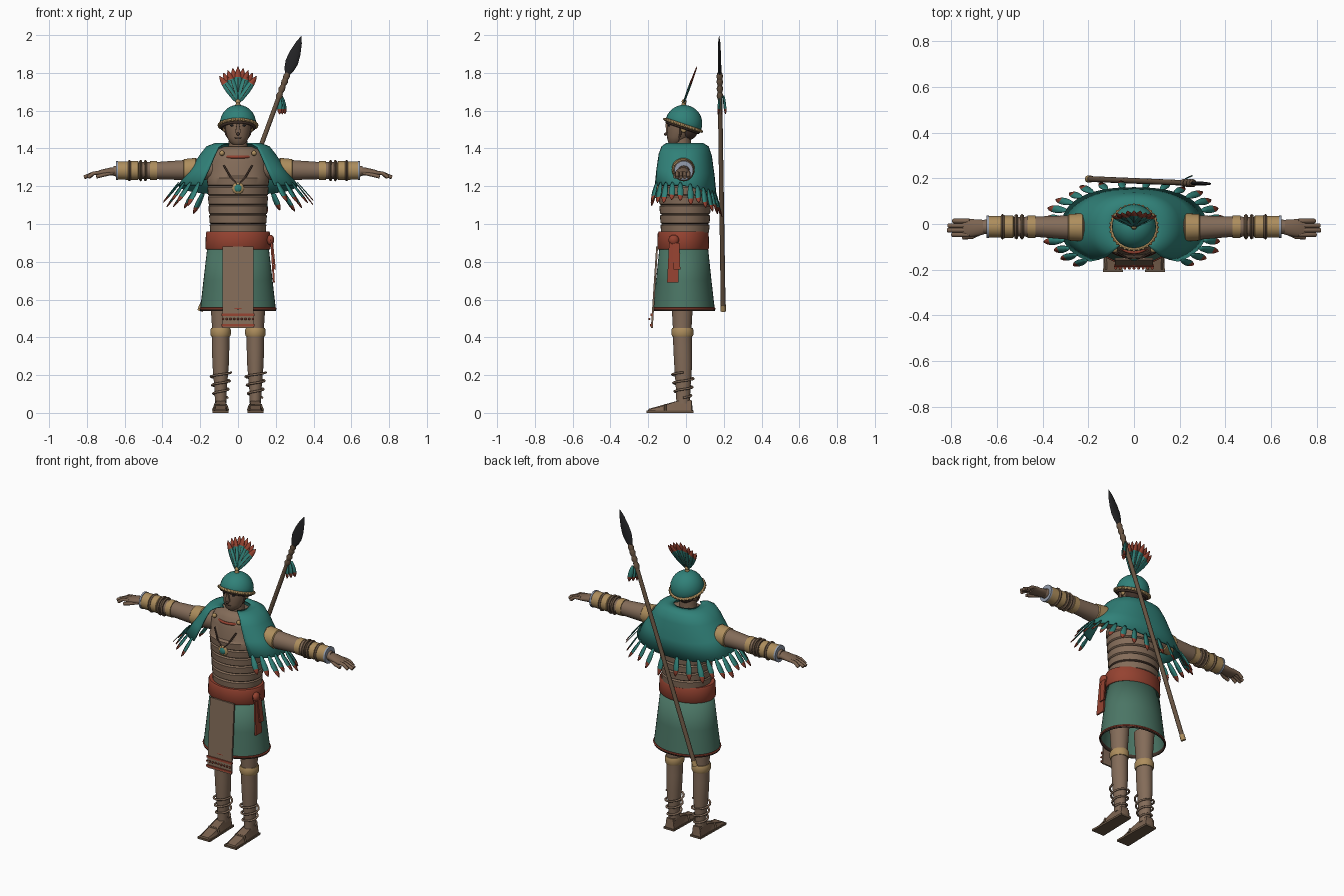
import bpy, bmesh, math
from math import sin, cos, pi, radians
from mathutils import Vector, Matrix

if "Cube" in bpy.data.objects:
    bpy.data.objects.remove(bpy.data.objects["Cube"])


def material(name, *rgb):
    m = bpy.data.materials.new(name)
    m.use_nodes = True
    m.diffuse_color = (*rgb, 1)
    m.node_tree.nodes["Principled BSDF"].inputs["Base Color"].default_value = (*rgb, 1)
    return m


TEAL = material("teal", .03, .22, .19)
GREEN = material("skirt green", .07, .18, .13)
CLOTH = material("tan cloth", .23, .15, .1)
GOLD = material("gold", .42, .27, .11)
RED = material("red", .3, .055, .03)
BLACK = material("black stone", .018, .018, .02)
SKIN = material("skin", .2, .125, .08)
WOOD = material("wood", .14, .09, .055)
DARK = material("dark brown", .06, .035, .025)
SILVER = material("silver", .3, .34, .42)


def finish(name, bm, mats, rule=None, angle=40, solid=0):
    """Turn a bmesh into a shaded object; rule picks the material of a face."""
    bmesh.ops.recalc_face_normals(bm, faces=bm.faces)
    if rule:
        for f in bm.faces:
            f.material_index = rule(f.calc_center_median())
    me = bpy.data.meshes.new(name)
    bm.to_mesh(me)
    bm.free()
    for m in mats if isinstance(mats, list) else [mats]:
        me.materials.append(m)
    me.shade_smooth()
    me.set_sharp_from_angle(angle=radians(angle))
    ob = bpy.data.objects.new(name, me)
    bpy.context.collection.objects.link(ob)
    if solid:
        mod = ob.modifiers.new("thickness", "SOLIDIFY")
        mod.thickness, mod.offset = solid, 0
    return ob


def skin_rows(bm, rows, closed):
    vs = [[bm.verts.new(p) for p in row] for row in rows]
    for a, b in zip(vs, vs[1:]):
        for i in range(len(a) - (not closed)):
            j = (i + 1) % len(a)
            bm.faces.new((a[i], a[j], b[j], b[i]))
    return vs


def loft(name, rings, mats, side=0, n=28, caps=True, **kw):
    """Elliptical rings (t, centre, centre, radius, radius) along z, or along x if side is set."""
    bm = bmesh.new()
    rows = []
    for t, a, b, ra, rb in rings:
        ps = [(a + ra * cos(2 * pi * i / n), b + rb * sin(2 * pi * i / n)) for i in range(n)]
        rows.append([(side * t, u, v) if side else (u, v, t) for u, v in ps])
    vs = skin_rows(bm, rows, True)
    if caps:
        bm.faces.new(vs[0])
        bm.faces.new(vs[-1])
    return finish(name, bm, mats, **kw)


def tube(name, pts, r, mat, cyclic=False):
    cu = bpy.data.curves.new(name, "CURVE")
    cu.dimensions, cu.bevel_depth, cu.bevel_resolution, cu.use_fill_caps = "3D", r, 2, True
    sp = cu.splines.new("POLY")
    sp.points.add(len(pts) - 1)
    for p, q in zip(sp.points, pts):
        p.co = (*q, 1)
    sp.use_cyclic_u = cyclic
    cu.materials.append(mat)
    ob = bpy.data.objects.new(name, cu)
    bpy.context.collection.objects.link(ob)
    return ob


def balls(name, pts, r, mat, scale=(1, 1, 1)):
    bm = bmesh.new()
    for p in pts:
        bmesh.ops.create_uvsphere(bm, u_segments=12, v_segments=8, radius=r,
                                  matrix=Matrix.Translation(p) @ Matrix.Diagonal((*scale, 1)))
    return finish(name, bm, mat)


def slab(name, corners, push, mat):
    bm = bmesh.new()
    rows = [corners, [Vector(c) + Vector(push) for c in corners]]
    for vs in skin_rows(bm, rows, True):
        bm.faces.new(vs)
    return finish(name, bm, mat)


def feather(name, base, along, across, length, width):
    """Flat blade with a red tip."""
    base, along, across = Vector(base), Vector(along).normalized(), Vector(across).normalized()
    bm = bmesh.new()
    shape = [(0, .3), (.2, .75), (.5, 1), (.72, .9), (.88, .6), (1, .08)]
    rows = [[base + along * length * t + across * width * w * k / 2 for k in (-1, 1)] for t, w in shape]
    skin_rows(bm, rows, False)
    return finish(name, bm, [TEAL, RED], lambda c: int((c - base).dot(along) > .68 * length), solid=.004)


# Quilted tunic: stacked bands with dark seams
rings = []
for i in range(6):
    z, r = .95 + i * .05, .147 + i * .003
    rings += [(z, 0, -.005, r - .006, r - .03), (z + .006, 0, -.005, r, r - .02),
              (z + .044, 0, -.005, r + .003, r - .017)]
rings += [(1.255, 0, -.005, .162, .132), (1.33, 0, -.01, .158, .118), (1.385, 0, -.015, .13, .095),
          (1.41, 0, -.015, .075, .065)]
loft("tunic", rings, [CLOTH, DARK], n=40,
     rule=lambda c: int(c.z < 1.26 and (c.z - .953) % .05 < .004 and (abs(c.x) > .075 or c.y > 0)))
tube("tunic_collar", [(.1 * sin(a), -.012 - .112 * cos(a), 1.355) for a in
                      [radians(d) for d in range(-70, 71, 10)]], .008, RED)
balls("tunic_buttons", [(s * .085, -.112, 1.375) for s in (-1, 1)], .014, GOLD)
tube("necklace", [(-.075, -.125, 1.31), (-.04, -.145, 1.25), (0, -.15, 1.205),
                  (.04, -.145, 1.25), (.075, -.125, 1.31)], .005, DARK)
balls("pendant", [(0, -.147, 1.19)], .032, GOLD, (1, .3, 1))
balls("pendant_stone", [(0, -.153, 1.19)], .02, TEAL, (1, .4, 1))

# Belt, skirt and apron
loft("belt", [(.865, 0, -.015, .168, .132), (.872, 0, -.015, .173, .137), (.95, 0, -.015, .17, .135),
              (.96, 0, -.015, .165, .13)], RED, n=40)
loft("skirt", [(.89, 0, -.012, .158, .124), (.7, 0, -.012, .18, .144), (.56, 0, -.012, .196, .16),
               (.54, 0, -.012, .198, .162)], [GREEN, DARK], n=40, caps=False, solid=.006,
     rule=lambda c: int(c.z < .56))
tube("skirt_trim", [(.2 * cos(a * pi / 20), -.012 + .164 * sin(a * pi / 20), .552) for a in range(40)],
     .005, RED, True)


def apron_plate(name, w, top, low, mat, lift):
    y = lambda z: -.158 - (.88 - z) * .065 - lift
    slab(name, [(-w, y(top), top), (w, y(top), top), (w, y(low), low), (-w, y(low), low)], (0, .01, 0), mat)


apron_plate("apron", .083, .88, .45, CLOTH, 0)
for k, z in enumerate((.525, .47)):
    apron_plate("apron_stripe", .088, z, z - .012, RED, .006)
balls("apron_beads", [(x * .02, -.194, .497) for x in range(-4, 5)], .006, RED)

# Hanging sash at the left hip
balls("sash_knot", [(.172, -.065, .915)], .028, RED, (.7, 1, 1))
slab("sash_long", [(.172, -.09, .9), (.172, -.04, .9), (.185, -.04, .69), (.185, -.1, .69)], (.01, 0, 0), RED)
slab("sash_short", [(.178, -.07, .9), (.178, -.035, .9), (.192, -.03, .76), (.192, -.065, .76)], (.008, 0, 0), RED)

# Legs, sandals and arms, both sides
for s in (-1, 1):
    x = s * .092
    loft("leg", [(.05, x, -.015, .03, .036), (.12, x, -.015, .032, .038), (.25, x, -.015, .043, .047),
                 (.34, x, -.018, .046, .049), (.46, x, -.02, .046, .05), (.64, x, -.02, .058, .06)], CLOTH)
    loft("knee_band", [(.405, x, -.019, .05, .054), (.415, x, -.019, .054, .058), (.44, x, -.019, .054, .058),
                       (.45, x, -.019, .05, .054)], GOLD)
    coil = [i * pi / 8 for i in range(49)]
    tube("leg_wrap", [(x + (.036 + .0004 * i) * cos(a), -.015 + (.041 + .0004 * i) * sin(a), .08 + .0028 * i)
                      for i, a in enumerate(coil)], .006, CLOTH)
    slab("sandal_sole", [(x - .036, .04, 0), (x + .036, .04, 0), (x + .043, -.21, 0), (x - .043, -.21, 0)],
         (0, 0, .012), WOOD)
    slab("foot", [(x - .034, -.195, .012), (x - .03, -.195, .022), (x - .03, -.03, .068), (x - .03, .03, .06),
                  (x - .034, .03, .012)], (0, 0, 0), SKIN).name = "foot_side"
    bm = bmesh.new()
    skin_rows(bm, [[(x - w, y, .012), (x - w * .75, y, h), (x + w * .75, y, h), (x + w, y, .012)]
                   for y, w, h in ((-.2, .034, .018), (-.14, .038, .032), (-.05, .033, .062), (.03, .03, .068),
                                   (.036, .026, .012))], True)
    finish("foot", bm, SKIN)
    tube("sandal_strap", [(x - .04, -.11, .012), (x - .03, -.11, .042), (x + .03, -.11, .042),
                          (x + .04, -.11, .012)], .006, WOOD)

    loft("arm", [(.1, -.015, 1.3, .06, .06), (.2, -.015, 1.29, .058, .058), (.3, -.015, 1.285, .052, .052),
                 (.42, -.012, 1.283, .045, .046), (.55, -.012, 1.283, .042, .043), (.66, -.012, 1.28, .03, .026)],
         CLOTH, side=s)
    loft("upper_arm_band", [(.22, -.015, 1.288, .056, .056), (.225, -.015, 1.288, .062, .062),
                            (.285, -.015, 1.286, .058, .058), (.29, -.015, 1.286, .052, .052)], GOLD, side=s)
    loft("cuff", [(.525, -.012, 1.283, .043, .043), (.53, -.012, 1.283, .049, .05), (.635, -.012, 1.283, .047, .048)],
         GOLD, side=s)
    loft("cuff_rim", [(.634, -.012, 1.283, .05, .051), (.645, -.012, 1.283, .05, .051)], SILVER, side=s)
    loft("elbow_band", [(.43, -.012, 1.283, .049, .05), (.465, -.012, 1.283, .049, .05)], GOLD, side=s)
    for bx in (.49, .515, .575):
        loft("bracelet", [(bx - .008, -.012, 1.283, .05, .051), (bx, -.012, 1.283, .056, .057),
                          (bx + .008, -.012, 1.283, .05, .051)], WOOD, side=s)
    loft("palm", [(.64, -.012, 1.28, .028, .022), (.68, -.016, 1.277, .036, .021), (.73, -.018, 1.27, .04, .016),
                  (.75, -.018, 1.266, .036, .011)], SKIN, side=s)
    for k in range(4):
        y, end = -.047 + k * .02, (.795, .815, .812, .79)[k]
        tube("finger", [(s * .72, y, 1.274), (s * .765, y, 1.268), (s * end, y, 1.247)], .01, SKIN)
    tube("thumb", [(s * .665, -.035, 1.27), (s * .71, -.056, 1.26), (s * .75, -.058, 1.25)], .01, SKIN)

# Neck, head and face
loft("neck", [(1.36, 0, -.018, .06, .05), (1.41, 0, -.02, .05, .047), (1.47, 0, -.02, .048, .046)], SKIN)
loft("head", [(1.42, 0, -.058, .026, .026), (1.432, 0, -.053, .042, .042), (1.46, 0, -.04, .058, .06),
              (1.5, 0, -.03, .066, .07), (1.55, 0, -.025, .069, .073), (1.59, 0, -.02, .06, .062)], SKIN)
balls("hair", [(0, .008, 1.51)], .062, DARK, (1.08, .95, 1.1))
slab("nose", [(-.006, -.09, 1.535), (.006, -.09, 1.535), (.015, -.088, 1.485), (-.015, -.088, 1.485)],
     (0, -.018, -.004), SKIN)
balls("nose_ring", [(0, -.107, 1.476)], .009, DARK)
balls("eyes", [(s * .03, -.09, 1.522) for s in (-1, 1)], .011, BLACK, (1.2, .45, .5))
balls("mouth", [(0, -.095, 1.456)], .016, DARK, (1.2, .4, .25))
for s in (-1, 1):
    tube("brow", [(s * .012, -.097, 1.537), (s * .045, -.083, 1.54)], .004, DARK)
    tube("chin_strap", [(s * .072, -.025, 1.535), (s * .063, -.03, 1.475), (s * .03, -.045, 1.425)], .006, DARK)
balls("ear_discs", [(s * .071, -.012, 1.5) for s in (-1, 1)], .016, GOLD, (.5, 1, 1))

# Tilted helmet with beaded brim
helmet = [loft("helmet", [(-.012, 0, 0, .092, .095)] +
               [(.098 * sin(a), 0, 0, .094 * cos(a) + .002, .096 * cos(a) + .002)
                for a in [i * pi / 16 for i in range(9)]], TEAL)]
turn = [i * pi / 16 for i in range(32)]
helmet.append(tube("helmet_brim", [(.096 * cos(a), .098 * sin(a), -.01) for a in turn], .009, GOLD, True))
helmet.append(balls("brim_beads", [(.102 * cos(a), .104 * sin(a), -.01) for a in turn], .007, GOLD))
helmet.append(tube("helmet_lining", [(.085 * cos(a), .087 * sin(a), -.02) for a in turn], .009, DARK, True))
for part in helmet:
    part.location, part.rotation_euler = (0, -.012, 1.532), (-.32, 0, 0)

# Crest fan
balls("crest_knob", [(0, -.012, 1.63), (0, -.01, 1.648)], .013, GOLD)
for k in range(-4, 5):
    a = k * .15
    along = Vector((sin(a), .37 * cos(a), cos(a)))
    base = Vector((0, -.015 + .003 * (k % 2), 1.64))
    size = .205 - .006 * abs(k)
    feather("crest_feather", base, along, (cos(a), 0, -sin(a)), size, .038)
    tube("crest_quill", [base, base + along.normalized() * size * .7], .0028, DARK)


# Shoulder cape, open at the front, with a feather hem
def cape_point(a, rx, ry, z, drop):
    soft = lambda v: math.copysign(abs(v) ** .85, v)
    return Vector((rx * soft(sin(a)), -.015 - ry * soft(cos(a)), z - drop * max(0, -cos(a))))


N = 48
START = radians(34)
sweep = [START + (2 * pi - 2 * START) * i / N for i in range(N + 1)]
bm = bmesh.new()
hem = (.315, .172, 1.205, .05)
skin_rows(bm, [[cape_point(a, *row) for a in sweep] for row in
               ((.075, .07, 1.425, 0), (.12, .105, 1.425, 0), (.165, .132, 1.408, 0), (.195, .148, 1.37, .01),
                (.25, .162, 1.29, .03), hem)], False)
finish("cape", bm, TEAL, angle=60, solid=.008)
for i in range(24):
    a = START + .06 + (2 * pi - 2 * START - .12) * i / 23
    out = Vector((sin(a), -cos(a), 0))
    along = Vector((.75 * out.x, .25 * out.y, -.85 - .1 * (i % 2)))
    feather("hem_feather", cape_point(a, *hem) + Vector((0, 0, .015)), along,
            (cos(a), sin(a), .2 * cos(i)), .115 + .012 * (i % 3), .034)

# Spear slung behind the back
lean = (.014, math.atan2(.535, 1.45), 0)
spear = [loft("spear_shaft", [(0, 0, 0, .013, .013), (1.34, 0, 0, .012, .012)], WOOD, n=14),
         loft("spear_butt", [(-.004, 0, 0, .015, .015), (.03, 0, 0, .015, .015)], GOLD, n=14),
         loft("spear_blade", [(1.33, 0, 0, .012, .008), (1.36, 0, 0, .026, .009), (1.4, 0, 0, .034, .009),
                              (1.45, 0, 0, .03, .008), (1.51, 0, 0, .016, .006), (1.548, 0, 0, .001, .001)],
              BLACK, n=12)]
for z in (1.21, 1.25, 1.29, 1.32):
    spear.append(loft("spear_binding", [(z - .018, 0, 0, .013, .013), (z, 0, 0, .018, .018),
                                        (z + .018, 0, 0, .013, .013)], WOOD, n=14))
for part in spear:
    part.location, part.rotation_euler = (-.2, .197, .543), lean
for k in (-1, 0, 1):
    feather("spear_feather", (.225 + .006 * k, .19 + .01 * k, 1.68), (.1 + .08 * k, .1 * k, -1), (1, .4 * k, .1),
            .1, .03)
